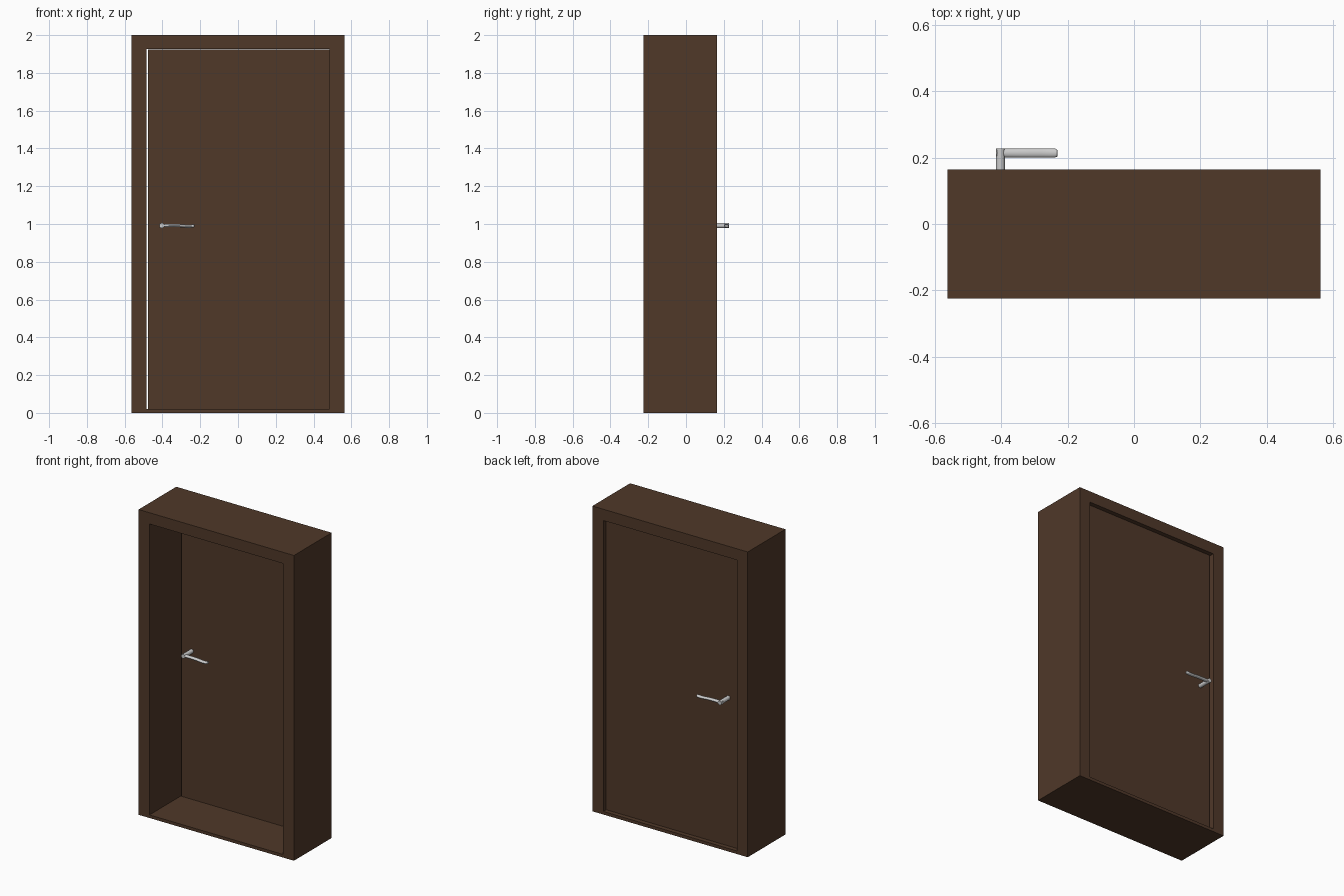
import bpy, bmesh, math
from mathutils import Vector

if "Cube" in bpy.data.objects:
    bpy.data.objects.remove(bpy.data.objects["Cube"])

wood = bpy.data.materials.new("dark_wood")
wood.diffuse_color = (0.08, 0.04, 0.022, 1)
wood.use_nodes = True
wood.node_tree.nodes["Principled BSDF"].inputs["Base Color"].default_value = wood.diffuse_color


def finish(bm, name, mat=None):
    bmesh.ops.recalc_face_normals(bm, faces=bm.faces)
    me = bpy.data.meshes.new(name)
    bm.to_mesh(me)
    bm.free()
    ob = bpy.data.objects.new(name, me)
    bpy.context.collection.objects.link(ob)
    if mat:
        me.materials.append(mat)
    return ob


def rect(x0, x1, z0, z1, y):
    return [(x0, y, z0), (x1, y, z0), (x1, y, z1), (x0, y, z1)]


def extrude_y(bm, depth):
    res = bmesh.ops.extrude_face_region(bm, geom=bm.faces[:])
    verts = [g for g in res["geom"] if isinstance(g, bmesh.types.BMVert)]
    bmesh.ops.translate(bm, verts=verts, vec=(0, depth, 0))


# Deep frame: rectangular ring extruded front to back
bm = bmesh.new()
outer = [bm.verts.new(c) for c in rect(-0.563, 0.563, 0, 2, -0.225)]
inner = [bm.verts.new(c) for c in rect(-0.484, 0.484, 0.02, 1.926, -0.225)]
for i in range(4):
    j = (i + 1) % 4
    bm.faces.new((outer[i], outer[j], inner[j], inner[i]))
extrude_y(bm, 0.39)
finish(bm, "door_frame", wood)

# Door leaf, set near the back, with a narrow gap on the latch side
DOOR_FRONT, DOOR_BACK = 0.097, 0.137
bm = bmesh.new()
bm.faces.new([bm.verts.new(c) for c in rect(-0.476, 0.484, 0.021, 1.925, DOOR_FRONT)])
extrude_y(bm, DOOR_BACK - DOOR_FRONT)
finish(bm, "door_leaf", wood)


def sweep(name, rings):
    """Loft equal-sized rings of points and cap both ends."""
    bm = bmesh.new()
    loops = [[bm.verts.new(p) for p in r] for r in rings]
    for a, b in zip(loops, loops[1:]):
        for i in range(len(a)):
            j = (i + 1) % len(a)
            bm.faces.new((a[i], a[j], b[j], b[i]))
    bm.faces.new(loops[0])
    bm.faces.new(loops[-1])
    ob = finish(bm, name)
    bpy.context.view_layer.objects.active = ob
    ob.select_set(True)
    bpy.ops.object.shade_smooth_by_angle(angle=math.radians(35))
    ob.select_set(False)


def circle(n=16):
    return [(math.cos(2 * math.pi * i / n), math.sin(2 * math.pi * i / n)) for i in range(n)]


# Lever stations: x, centre z, half depth, half height (gentle S-curve, rounded tip)
LEVER = [(-0.416, 0.992, 0.0135, 0.010), (-0.39, 0.992, 0.0135, 0.009),
         (-0.34, 0.992, 0.0135, 0.008), (-0.31, 0.991, 0.0135, 0.008),
         (-0.28, 0.988, 0.0135, 0.008), (-0.255, 0.987, 0.0135, 0.008),
         (-0.238, 0.989, 0.0135, 0.008), (-0.232, 0.990, 0.011, 0.007),
         (-0.230, 0.990, 0.007, 0.005)]

# One handle on each side of the door
for side, face, s in (("front", DOOR_FRONT, -1), ("back", DOOR_BACK, 1)):
    yc = face + s * 0.077
    sweep(side + "_handle_stem",
          [[(-0.403 + 0.0135 * c, y, 0.992 + 0.0135 * d) for c, d in circle()]
           for y in (face, face + s * 0.0905)])
    sweep(side + "_handle_lever",
          [[(x, yc + hy * c, z + hz * d) for c, d in circle()]
           for x, z, hy, hz in LEVER])
